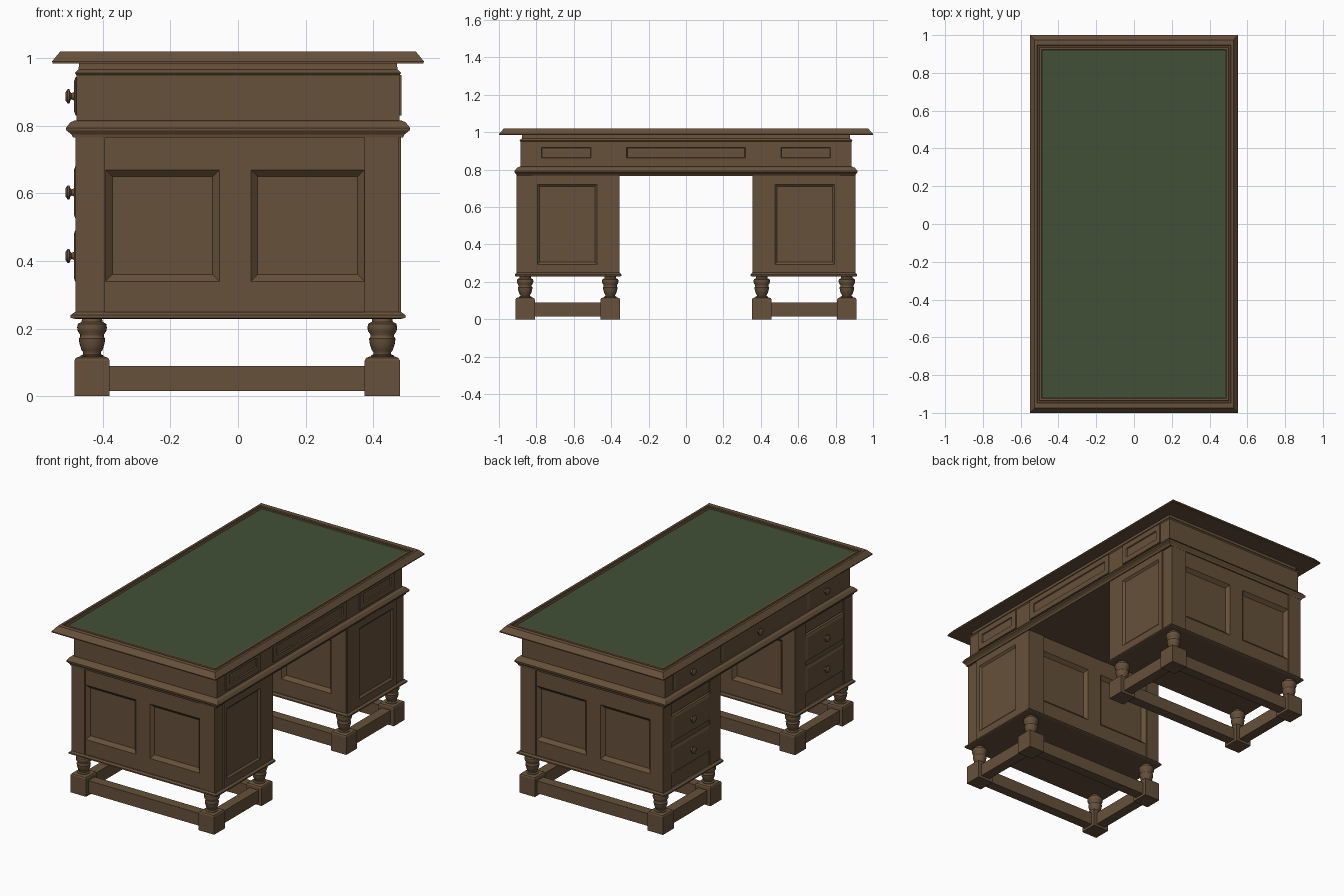
import bpy, bmesh, math

if "Cube" in bpy.data.objects:
    bpy.data.objects.remove(bpy.data.objects["Cube"])


def material(name, rgb):
    m = bpy.data.materials.new(name)
    m.diffuse_color = (*rgb, 1)
    m.use_nodes = True
    m.node_tree.nodes["Principled BSDF"].inputs["Base Color"].default_value = m.diffuse_color
    return m


WOOD = material("dark_wood", (0.133, 0.082, 0.042))
LEATHER = material("green_leather", (0.054, 0.080, 0.038))


def finish(name, bm, smooth=False):
    bmesh.ops.recalc_face_normals(bm, faces=bm.faces)
    me = bpy.data.meshes.new(name)
    bm.to_mesh(me)
    bm.free()
    me.materials.append(WOOD)
    ob = bpy.data.objects.new(name, me)
    bpy.context.collection.objects.link(ob)
    if smooth:
        bpy.ops.object.select_all(action='DESELECT')
        ob.select_set(True)
        bpy.context.view_layer.objects.active = ob
        bpy.ops.object.shade_smooth_by_angle(angle=math.radians(40))
    return ob


# Maps (u, v, w) to space: w is the direction the rings are stacked along
def to_space(axis, s, u, v, w):
    return {'x': (s * w, u, v), 'y': (u, s * w, v), 'z': (u, v, w)}[axis]


def add_loft(bm, rings, axis='z', s=1):
    """Closed solid through rectangles (u0, u1, v0, v1, w)."""
    loops = []
    for u0, u1, v0, v1, w in rings:
        loops.append([bm.verts.new(to_space(axis, s, u, v, w))
                      for u, v in ((u0, v0), (u1, v0), (u1, v1), (u0, v1))])
    bm.faces.new(loops[0])
    for a, b in zip(loops, loops[1:]):
        for i in range(4):
            j = (i + 1) % 4
            bm.faces.new((a[i], a[j], b[j], b[i]))
    return bm.faces.new(loops[-1])


def loft(name, rings, axis='z', s=1):
    bm = bmesh.new()
    add_loft(bm, rings, axis, s)
    return finish(name, bm)


def moulding(name, profile, cx=0, cy=0):
    """Rectangular moulding from (half x, half y, z) steps."""
    return loft(name, [(cx - hx, cx + hx, cy - hy, cy + hy, z) for hx, hy, z in profile])


def box(name, x0, x1, y0, y1, z0, z1):
    return loft(name, [(x0, x1, y0, y1, z0), (x0, x1, y0, y1, z1)])


def grow(r, d):
    return (r[0] - d, r[1] + d, r[2] - d, r[3] + d)


def recessed(board, panel, slope, back, face, deep):
    """Rings of a board with a sunk panel and sloped edges."""
    return [(*board, back), (*board, face), (*grow(panel, slope), face), (*panel, deep)]


def lathe(name, profile, origin, axis='z', s=1, n=24):
    bm = bmesh.new()
    loops = []
    for r, h in profile:
        loops.append([bm.verts.new([o + c for o, c in zip(origin, to_space(
            axis, s, r * math.cos(2 * math.pi * k / n), r * math.sin(2 * math.pi * k / n), h))])
            for k in range(n)])
    for a, b in zip(loops, loops[1:]):
        for i in range(n):
            bm.faces.new((a[i], a[(i + 1) % n], b[(i + 1) % n], b[i]))
    bm.faces.new(loops[0])
    bm.faces.new(loops[-1])
    return finish(name, bm, True)


# Desk top with grooved rim and leather inlay (last cap)
bm = bmesh.new()
inlay = add_loft(bm, [(-x, x, -y, y, z) for x, y, z in (
    (.549, 1, .985), (.55, 1, .991), (.526, .974, 1.02), (.513, .947, 1.02), (.510, .944, 1.015),
    (.504, .938, 1.015), (.501, .935, 1.02), (.49, .923, 1.02), (.487, .92, 1.017))])
inlay.material_index = 1
finish("desk_top", bm).data.materials.append(LEATHER)

# Frieze box and the waist moulding under it
moulding("frieze", [(.478, .885, .80), (.478, .885, .95), (.483, .89, .957),
                    (.472, .878, .967), (.470, .876, .987)])
moulding("waist_moulding", [(.488, .906, .765), (.493, .908, .775), (.508, .916, .786),
                            (.509, .917, .794), (.496, .902, .811), (.482, .888, .816)])


# Drawer front with chamfered edge and turned knob, on the -x side
def drawer(name, y0, y1, z0, z1, back=.465, face=.486):
    r = (y0, y1, z0, z1)
    loft(name, [(*r, back), (*r, face - .006), (*grow(r, -.015), face)], 'x', -1)
    lathe(name + "_knob", [(.013, face - .002), (.009, face + .006), (.012, face + .010),
                           (.021, face + .013), (.021, face + .018), (.013, face + .024)],
          (0, (y0 + y1) / 2, (z0 + z1) / 2), 'x', -1, 16)


for label, y0, y1 in (("left", .475, .805), ("middle", -.35, .35), ("right", -.805, -.475)):
    drawer("frieze_drawer_" + label, y0, y1, .83, .945)
    loft("frieze_panel_" + label,
         recessed((y0, y1, .83, .95), (y0 + .038, y1 - .038, .867, .914), .005, .47, .484, .475), 'x')

LEG = [(.034, .112), (.034, .120), (.026, .124), (.026, .130), (.031, .136), (.037, .155),
       (.039, .170), (.035, .176), (.035, .182), (.042, .192), (.044, .203), (.042, .214),
       (.031, .220), (.029, .235)]

for side, s in (("front", -1), ("rear", 1)):
    def ys(a, b):
        return (a, b) if s > 0 else (-b, -a)

    # Pedestal core, corner posts and base moulding
    box(side + "_pedestal_core", -.465, .462, *ys(.385, .875), .24, .77)
    for x0, x1 in ((-.481, -.394), (.374, .476)):
        for a, b in ((.355, .455), (.825, .905)):
            box(side + "_corner_post", x0, x1, *ys(a, b), .24, .77)
    moulding(side + "_base_moulding", [(.484, .278, .229), (.495, .284, .232), (.495, .284, .240),
                                       (.483, .276, .249)], 0, s * .63)

    # Two-panel sides, outward and facing the kneehole
    for part, back, face, deep in (("outer", .865, .899, .88), ("inner", .395, .361, .38)):
        bm = bmesh.new()
        seam = -.01
        for u0, u1, p0, p1 in ((-.396, seam, -.372, -.075), (seam, .376, .058, .354)):
            add_loft(bm, recessed((u0, u1, .24, .77), (p0, p1, .36, .65), .02, back, face, deep), 'y', s)
        bmesh.ops.remove_doubles(bm, verts=bm.verts, dist=1e-5)
        inside = [f for f in bm.faces if all(abs(v.co.x - seam) < 1e-4 for v in f.verts)]
        bmesh.ops.delete(bm, geom=inside, context='FACES_ONLY')
        finish(f"{side}_{part}_side_panel", bm)

    # Panelled back on the +x side
    loft(side + "_back_panel", recessed((*ys(.357, .826), .245, .768), (*ys(.487, .783), .305, .71),
                                        .012, .455, .483, .473), 'x')

    # Drawer rails and drawers on the -x side
    for z0, z1 in ((.24, .33), (.495, .52), (.69, .77)):
        box(side + "_drawer_rail", -.474, -.455, *ys(.45, .83), z0, z1)
    drawer(side + "_upper_drawer", *ys(.457, .823), .523, .683)
    drawer(side + "_lower_drawer", *ys(.457, .823), .335, .495)

    # Turned legs on foot blocks, joined by stretchers
    for x in (-.432, .427):
        for y in (.405, .860):
            lathe(side + "_turned_leg", LEG, (x, s * y, 0))
            moulding(side + "_foot_block", [(.052, .052, 0), (.052, .052, .106), (.048, .048, .113),
                                            (.038, .038, .117)], x, s * y)
        box(side + "_short_stretcher", x - .03, x + .03, *ys(.44, .83), .015, .09)
    for y in (.405, .860):
        box(side + "_long_stretcher", -.40, .40, *ys(y - .03, y + .03), .015, .09)
